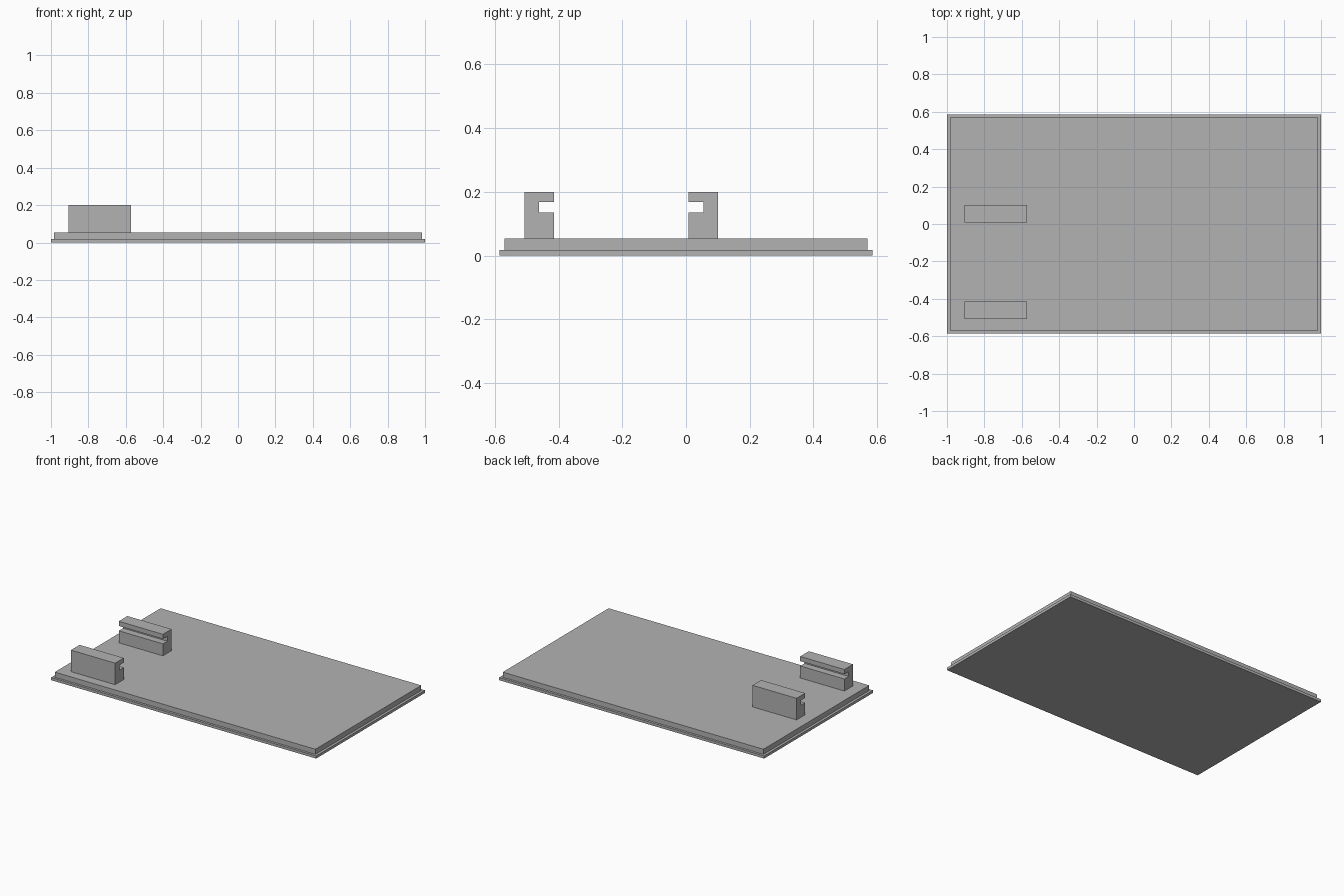
import bpy
import bmesh

cube = bpy.data.objects.get("Cube")
if cube:
    bpy.data.objects.remove(cube, do_unlink=True)

grey = bpy.data.materials.new("plain_grey")
grey.use_nodes = True
colour = (0.45, 0.45, 0.45, 1)
grey.diffuse_color = colour
grey.node_tree.nodes["Principled BSDF"].inputs["Base Color"].default_value = colour


def extrude(name, points, direction):
    """Fill a closed outline and extrude it into a solid."""
    bm = bmesh.new()
    face = bm.faces.new([bm.verts.new(p) for p in points])
    result = bmesh.ops.extrude_face_region(bm, geom=[face], use_keep_orig=True)
    moved = [v for v in result["geom"] if isinstance(v, bmesh.types.BMVert)]
    bmesh.ops.translate(bm, verts=moved, vec=direction)
    bmesh.ops.recalc_face_normals(bm, faces=bm.faces)
    mesh = bpy.data.meshes.new(name)
    bm.to_mesh(mesh)
    bm.free()
    mesh.materials.append(grey)
    obj = bpy.data.objects.new(name, mesh)
    bpy.context.collection.objects.link(obj)
    return obj


def plate(name, x, y, bottom, top):
    outline = [(-x, -y, bottom), (x, -y, bottom), (x, y, bottom), (-x, y, bottom)]
    return extrude(name, outline, (0, 0, top - bottom))


# Stepped panel: thin outer flange with a smaller raised panel
plate("flange_plate", 1.0, 0.586, 0, 0.018)
plate("raised_panel", 0.983, 0.57, 0.018, 0.053)

# Slotted brackets, mirrored so that the slots face each other
profile = [(0, 0.053), (0.093, 0.053), (0.093, 0.2), (0, 0.2),
           (0, 0.168), (0.047, 0.168), (0.047, 0.135), (0, 0.135)]
for name, inner_y, side in (("front_bracket", -0.414, -1), ("back_bracket", 0.008, 1)):
    outline = [(-0.905, inner_y + side * depth, z) for depth, z in profile]
    extrude(name, outline, (0.333, 0, 0))
